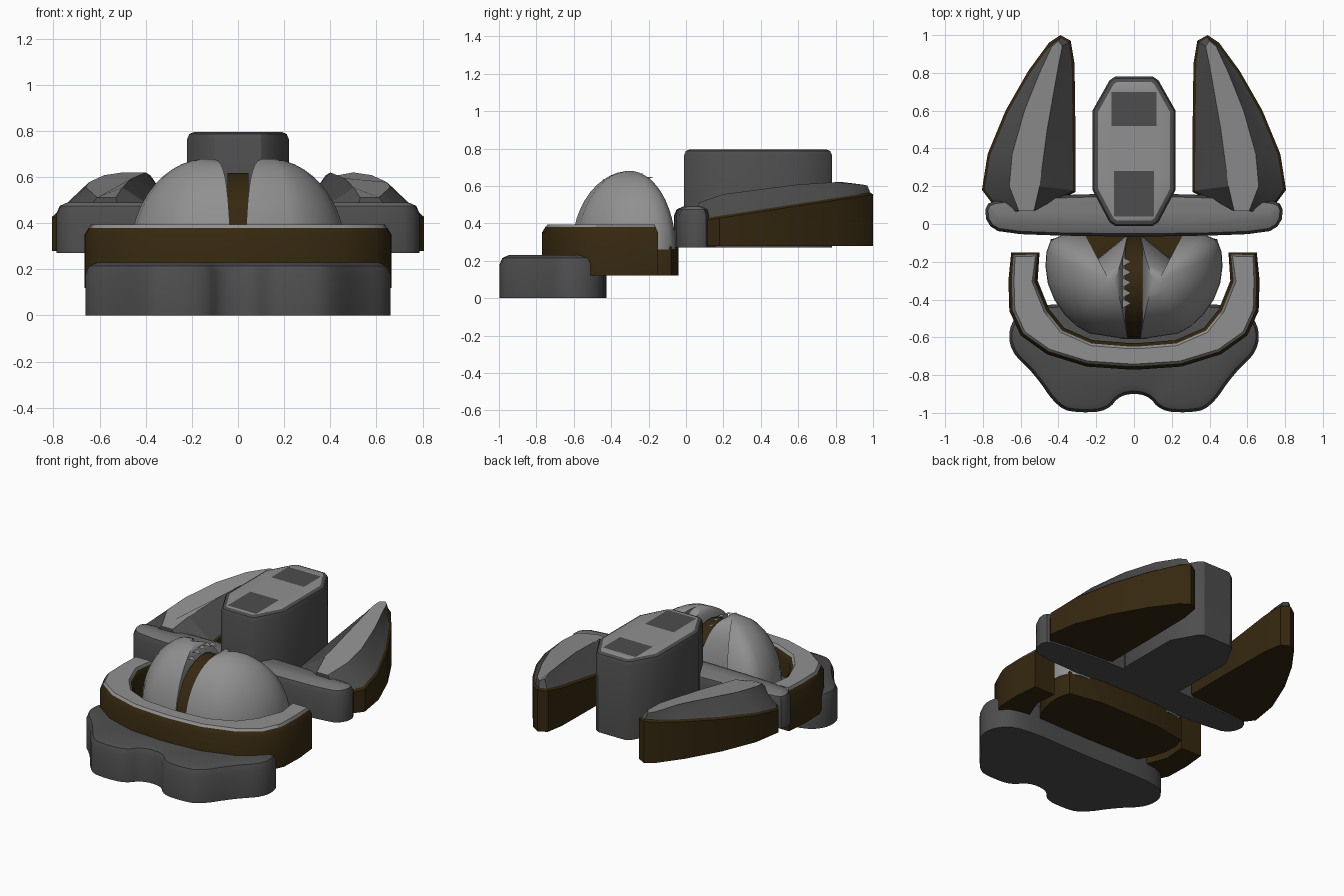
import bpy, bmesh, math
from mathutils import Vector

cube = bpy.data.objects.get("Cube")
if cube:
    bpy.data.objects.remove(cube)


def material(name, r, g, b):
    m = bpy.data.materials.new(name)
    m.use_nodes = True
    m.diffuse_color = (r, g, b, 1)
    m.node_tree.nodes["Principled BSDF"].inputs["Base Color"].default_value = (r, g, b, 1)
    return m


LIGHT, MID, DARK, BROWN = range(4)
MATS = [material("light_grey", .28, .28, .28), material("mid_grey", .18, .18, .18),
        material("dark_grey", .075, .075, .075), material("dark_brown", .036, .021, .005)]


def mirrored(half):
    return half + [(-x, y) for x, y in reversed(half)]


def rounded(pts, times=1):
    """Cut the corners of a closed outline."""
    for _ in range(times):
        out = []
        for i, p in enumerate(pts):
            a, b = Vector(p), Vector(pts[(i + 1) % len(pts)])
            out += [tuple(a.lerp(b, .25)), tuple(a.lerp(b, .75))]
        pts = out
    return pts


def inset(pts, d):
    """Move a counter-clockwise outline inward."""
    out = []
    for i, p in enumerate(pts):
        a = (Vector(p) - Vector(pts[i - 1])).normalized()
        b = (Vector(pts[(i + 1) % len(pts)]) - Vector(p)).normalized()
        n = Vector((-a.y - b.y, a.x + b.x)).normalized()
        out.append(tuple(Vector(p) + n * d))
    return out


def at(pts, z):
    return [(x, y, z) for x, y in pts]


def loft(rings, bands, cap):
    """Skin a stack of rings; one material per band, one for the cap."""
    bm = bmesh.new()
    vs = [[bm.verts.new(p) for p in ring] for ring in rings]
    n = len(rings[0])
    for k, mat in enumerate(bands):
        for i in range(n):
            j = (i + 1) % n
            bm.faces.new((vs[k][i], vs[k][j], vs[k + 1][j], vs[k + 1][i])).material_index = mat
    bm.faces.new(vs[0][::-1]).material_index = bands[0]
    bm.faces.new(vs[-1]).material_index = cap
    return bm


def finish(name, bm, angle=35):
    bmesh.ops.recalc_face_normals(bm, faces=bm.faces)
    me = bpy.data.meshes.new(name)
    bm.to_mesh(me)
    bm.free()
    for m in MATS:
        me.materials.append(m)
    ob = bpy.data.objects.new(name, me)
    bpy.context.collection.objects.link(ob)
    bpy.ops.object.select_all(action='DESELECT')
    ob.select_set(True)
    bpy.context.view_layer.objects.active = ob
    bpy.ops.object.shade_smooth_by_angle(angle=math.radians(angle))
    return ob


def slab(outline, z0, z1, r, side, edge, cap):
    """Prism with a rounded upper edge."""
    rings = [at(outline, z0), at(outline, z1 - r), at(inset(outline, r * .3), z1 - r * .3),
             at(inset(outline, r), z1)]
    return loft(rings, [side, side, edge], cap)


def cut(bm, co, no, zmin):
    faces = [f for f in bm.faces if f.calc_center_median().z > zmin]
    geom = set(faces)
    for f in faces:
        geom.update(f.edges)
        geom.update(f.verts)
    bmesh.ops.bisect_plane(bm, geom=list(geom), plane_co=co, plane_no=no)


# Front base with two rounded lobes
base = rounded(mirrored([(.05, -.43), (.54, -.42), (.66, -.52), (.66, -.67), (.53, -.79),
                         (.40, -.98), (.28, -1.0), (.14, -.99), (.07, -.9)])[::-1], 2)
finish("front_base", slab(base, 0, .23, .05, DARK, DARK, DARK))

# Horseshoe collar
outer = [(.03, -.77), (.25, -.755), (.46, -.69), (.60, -.59), (.66, -.46), (.665, -.3), (.65, -.15)]
inner = [(.50, -.15), (.51, -.3), (.45, -.45), (.37, -.55), (.22, -.615), (.03, -.63)]
collar = outer + inner
collar += [(-x, y) for x, y in reversed(collar)]
bm = loft([at(collar, .12), at(collar, .35), at(inset(collar, .018), .38), at(inset(collar, .03), .395)],
          [BROWN, BROWN, LIGHT], LIGHT)
cut(bm, (0, -.48, 0), (0, 1, 0), .37)
for f in bm.faces:
    if f.material_index == LIGHT and f.calc_center_median().y > -.48:
        f.material_index = MID
finish("collar", bm)

# Split dome: brown footing, two lobes and the strip between them
footing = rounded(mirrored([(.1, -.61), (.28, -.54), (.42, -.38), (.47, -.2), (.43, -.04)]))
finish("dome_footing", slab(footing, .12, .28, .01, BROWN, BROWN, BROWN))
lobe = rounded([(.2, -.6), (.34, -.52), (.45, -.36), (.475, -.18), (.43, -.055), (.2, -.055)])
lobe = [(.034, -.61)] + lobe[:-1] + [(.034, -.055)]
lobe += [(.034, -.055 - .555 * i / 6) for i in range(1, 6)]
cx, cy = .13, -.3
for side, sx in (("left", 1), ("right", -1)):
    rings = []
    for k in range(12):
        t = math.radians(k * 7.8)
        s = max(math.cos(t), .08)
        rings.append([(sx * (cx + (x - cx) * (s ** .5 if x < cx else s)),
                       cy + (y - cy) * s, .26 + .42 * math.sin(t)) for x, y in lobe])
    finish("dome_lobe_" + side, loft(rings, [LIGHT] * 11, LIGHT), 50)
arc = [math.radians(a) for a in range(0, 181, 12)]
strip = [(-.3 + (.24 if math.cos(a) > 0 else .305) * math.cos(a), .26 + .36 * math.sin(a)) for a in arc]
finish("dome_strip", loft([[(x, y, z) for y, z in strip] for x in (-.045, .045)], [BROWN], BROWN))

# Small teeth along the groove
bm = bmesh.new()
for i in range(5):
    y = -.42 + i * .055
    z = .27 + .4 * math.sqrt(1 - ((y + .3) / .3) ** 2)
    bm.faces.new([bm.verts.new(p) for p in
                  ((-.06, y - .025, z), (-.06, y + .025, z), (-.015, y, z - .01))]).material_index = LIGHT
finish("groove_teeth", bm)

# Crossbar
bar = rounded(mirrored([(.3, -.065), (.7, -.05), (.78, 0), (.79, .1), (.72, .13), (.3, .16)]))
finish("crossbar", slab(bar, .27, .49, .05, DARK, MID, MID))

# Tower with two recesses in its top
tower = mirrored([(.1, -.01), (.13, .01), (.22, .18), (.22, .6), (.13, .76), (.1, .78)])
bm = slab(tower, .27, .795, .03, DARK, DARK, LIGHT)
pits = [(.105, .04, .28), (.12, .52, .70)]
for w, y0, y1 in pits:
    for y in (y0, y1):
        cut(bm, (0, y, 0), (0, 1, 0), .79)
    for x in (-w, w):
        cut(bm, (x, 0, 0), (1, 0, 0), .79)
for w, y0, y1 in pits:
    pit = []
    for f in bm.faces:
        c = f.calc_center_median()
        if c.z > .79 and abs(c.x) < w and y0 < c.y < y1:
            f.material_index = DARK
            pit.append(f)
    new = bmesh.ops.extrude_face_region(bm, geom=pit)["geom"]
    bmesh.ops.translate(bm, vec=(0, 0, -.05), verts=[v for v in new if isinstance(v, bmesh.types.BMVert)])
    for f in bm.faces:
        c = f.calc_center_median()
        if .73 < c.z < .785 and abs(c.x) < w + .002 and y0 - .002 < c.y < y1 + .002:
            f.material_index = DARK
finish("tower", bm, 30)

# Swept rear fins: brown wall, dark shoulders, light ridge
fin = [(.50, .06), (.70, .04), (.805, .18), (.775, .37), (.68, .6), (.56, .81), (.45, .96),
       (.39, 1.0), (.335, .97), (.315, .85), (.31, .5), (.31, .17)]
ridge = [(.53, .07), (.61, .07), (.66, .2), (.645, .37), (.58, .6), (.50, .8), (.435, .94),
         (.40, .97), (.38, .94), (.40, .84), (.46, .5), (.50, .2)]


def wall(y):
    return .40 + .155 * y


def crest(x, y):
    return min(.53 + .13 * y, .62) - max(0, .15 - y) * .35 - max(0, y - .88) * .2


for side, sx in (("left", 1), ("right", -1)):
    body = inset(fin, .015)
    rings = [[(x, y, .28) for x, y in fin], [(x, y, wall(y)) for x, y in fin],
             [(x, y, wall(y) + .012) for x, y in body],
             [(x, y, crest(x, y)) for x, y in ridge]]
    bm = loft([[(sx * x, y, z) for x, y, z in r] for r in rings], [BROWN, BROWN, DARK], LIGHT)
    finish("rear_fin_" + side, bm, 30)
